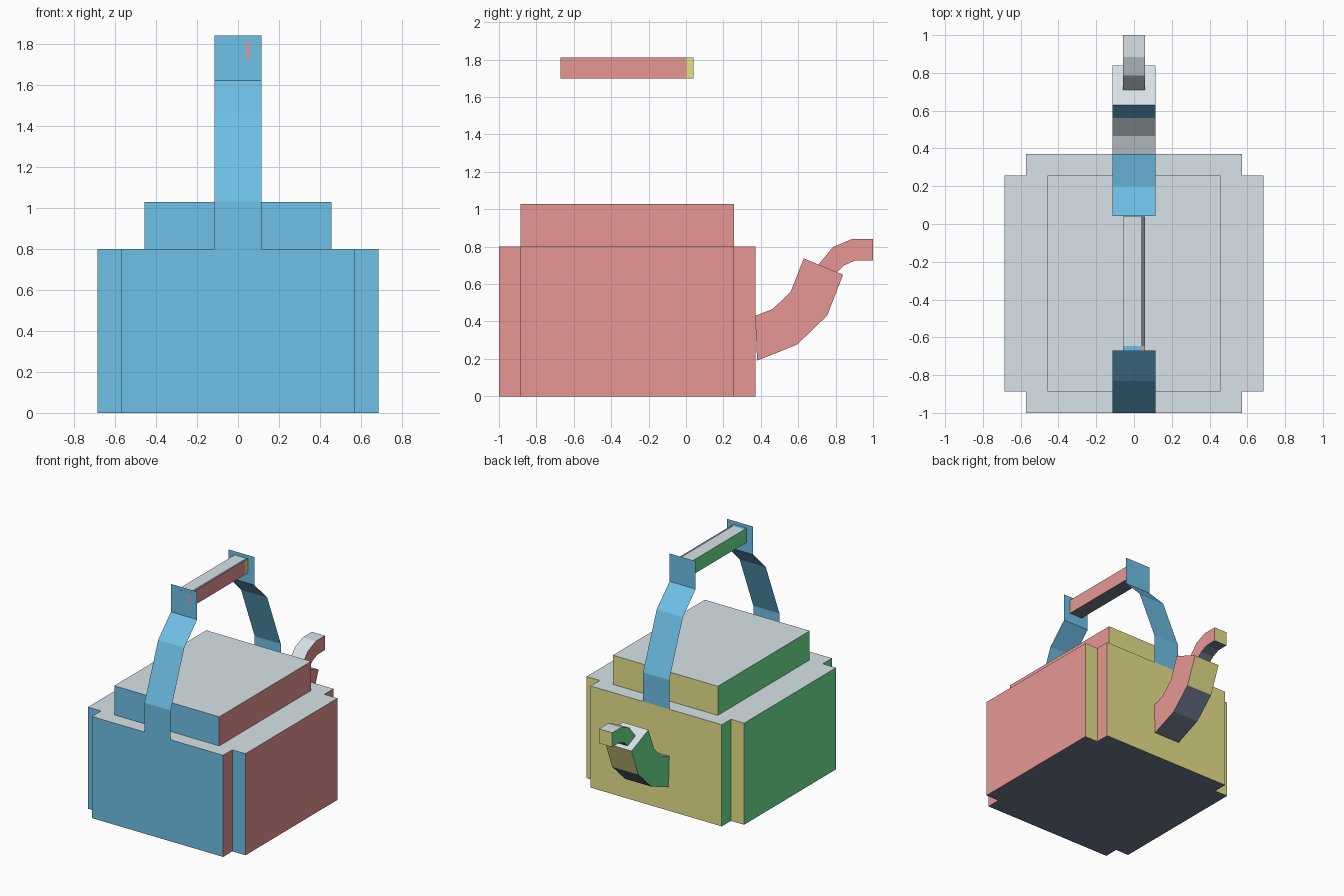
import bpy, bmesh
from mathutils import Vector

if "Cube" in bpy.data.objects:
    bpy.data.objects.remove(bpy.data.objects["Cube"])


def linear(c):
    c /= 255
    return c / 12.92 if c <= 0.04045 else ((c + 0.055) / 1.055) ** 2.4


PALETTE = {
    "pale_grey": (236, 248, 253), "slate": (110, 120, 140),
    "sky_blue": (123, 212, 255), "yellow": (255, 248, 153),
    "mint_green": (123, 255, 163), "salmon": (255, 167, 164),
}
MATS = []
for name, rgb in PALETTE.items():
    m = bpy.data.materials.new(name)
    m.diffuse_color = (*[linear(c) for c in rgb], 1)
    m.use_nodes = True
    m.node_tree.nodes["Principled BSDF"].inputs["Base Color"].default_value = m.diffuse_color
    MATS.append(m)
TOP, BOTTOM, FRONT, BACK, LEFT, RIGHT = range(6)


def by_direction(f):
    """Colour a face by the side it points to."""
    n = f.normal
    if abs(n.x) > 0.7:
        return RIGHT if n.x > 0 else LEFT
    if abs(n.z) > 0.6:
        return TOP if n.z > 0 else BOTTOM
    return BACK if n.y > 0 else FRONT


def finish(name, bm, rule=by_direction, closed=True):
    if closed:
        bmesh.ops.recalc_face_normals(bm, faces=bm.faces)
    bm.normal_update()
    for f in bm.faces:
        f.material_index = rule(f)
    me = bpy.data.meshes.new(name)
    bm.to_mesh(me)
    bm.free()
    for m in MATS:
        me.materials.append(m)
    ob = bpy.data.objects.new(name, me)
    bpy.context.collection.objects.link(ob)
    return ob


def prism(name, outline, z0, z1):
    """Extrude an xy outline upwards."""
    bm = bmesh.new()
    base = bm.faces.new([bm.verts.new((x, y, z0)) for x, y in outline])
    out = bmesh.ops.extrude_face_region(bm, geom=[base])["geom"]
    bmesh.ops.translate(bm, vec=(0, 0, z1 - z0),
                        verts=[g for g in out if isinstance(g, bmesh.types.BMVert)])
    return finish(name, bm)


def bent_tube(name, upper, lower, w):
    """Square tube following upper and lower yz profiles."""
    bm = bmesh.new()
    rings = [[bm.verts.new((x, *p)) for x, p in ((-w, a), (w, a), (w, b), (-w, b))]
             for a, b in zip(upper, lower)]
    for r, s in zip(rings, rings[1:]):
        for i in range(4):
            j = (i + 1) % 4
            bm.faces.new((r[i], r[j], s[j], s[i]))
    bm.faces.new(rings[0])
    bm.faces.new(rings[-1])
    return finish(name, bm)


def strap(name, path, w):
    """Thin bent sheet following a yz path."""
    bm = bmesh.new()
    rows = [[bm.verts.new((x, *p)) for x in (-w, w)] for p in path]
    for r, s in zip(rows, rows[1:]):
        bm.faces.new((r[0], r[1], s[1], s[0]))
    return finish(name, bm, lambda f: FRONT, closed=False)


# Body with notched corners
X0, X1 = 0.571, 0.686
Y0, Y1, Y2, Y3 = -1.0, -0.886, 0.257, 0.371
half = [(X0, Y0), (X0, Y1), (X1, Y1), (X1, Y2), (X0, Y2), (X0, Y3)]
prism("body", half + [(-x, y) for x, y in reversed(half)], 0, 0.8)

# Lid
prism("lid", [(-0.457, Y1), (0.457, Y1), (0.457, Y2), (-0.457, Y2)], 0.8, 1.029)

# Handle straps, mirrored about the body's middle
MID = (Y0 + Y3) / 2
side = [(-1.0, 0.8), (-1.0, 1.03), (-0.83, 1.46), (-0.671, 1.62), (-0.671, 1.84)]
strap("front_strap", side, 0.114)
back = strap("back_strap", [(2 * MID - y, z) for y, z in side], 0.114)
back.data.flip_normals()

# Grip bar with coloured edge bands
bm = bmesh.new()
bmesh.ops.create_cube(bm, size=1)
lo, hi = Vector((-0.057, -0.672, 1.70)), Vector((0.057, 0.041, 1.812))
for v in bm.verts:
    v.co = [lo[i] if v.co[i] < 0 else hi[i] for i in range(3)]
for co, no in (((0.038, 0, 0), (1, 0, 0)), ((0, 0.003, 0), (0, 1, 0)),
               ((0, -0.645, 0), (0, 1, 0)), ((0, 0, 1.725), (0, 0, 1))):
    bmesh.ops.bisect_plane(bm, geom=bm.verts[:] + bm.edges[:] + bm.faces[:],
                           plane_co=co, plane_no=no)


def grip_rule(f):
    c, s = f.calc_center_median(), by_direction(f)
    if s == TOP:
        if c.y < -0.645:
            return RIGHT if c.x > 0.038 else FRONT
        return BOTTOM if c.x > 0.038 else TOP
    if s == RIGHT and c.y > 0.003:
        return BACK
    if s == FRONT and c.x > 0.038 and c.z > 1.725:
        return RIGHT
    return s


finish("grip", bm, grip_rule)

# Spout and its narrow tip
bent_tube("spout",
          [(0.37, 0.43), (0.465, 0.467), (0.56, 0.56), (0.63, 0.737)],
          [(0.38, 0.19), (0.595, 0.277), (0.755, 0.432), (0.84, 0.65)], 0.114)
bent_tube("spout_tip",
          [(0.705, 0.70), (0.785, 0.797), (0.885, 0.84), (1.0, 0.84)],
          [(0.80, 0.655), (0.845, 0.70), (0.908, 0.727), (1.0, 0.727)], 0.057)
